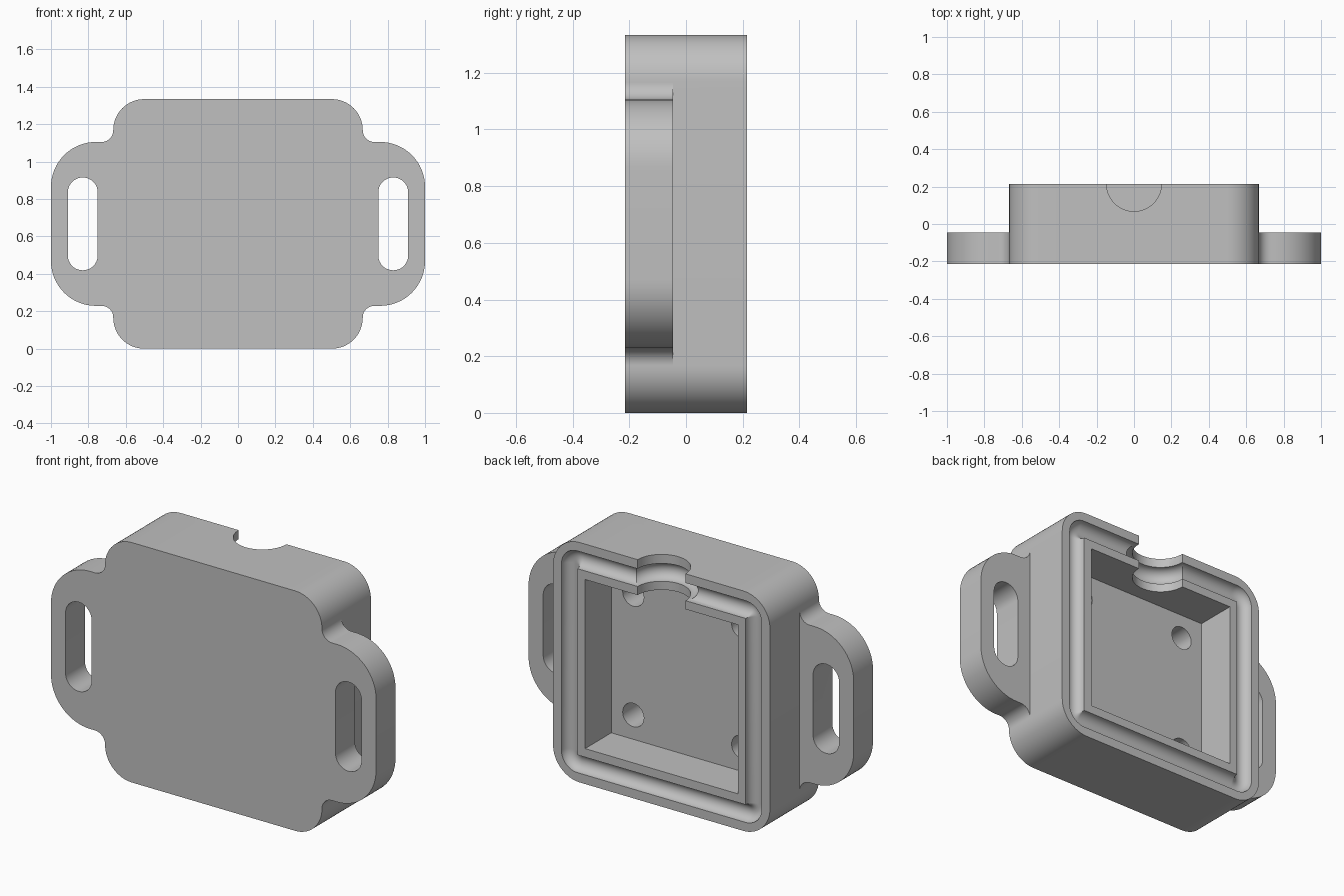
import bpy, bmesh
from math import sin, cos, pi

old = bpy.data.objects.get("Cube")
if old:
    bpy.data.objects.remove(old)

MID = 0.667                  # height of the centre
FRONT, BACK = -0.215, 0.215  # depth of the body
GROOVE, GROOVE_R = 0.567, 0.0495

grey = bpy.data.materials.new("light_grey")
grey.use_nodes = True
colour = (0.527, 0.527, 0.527, 1)
grey.diffuse_color = colour
grey.node_tree.nodes["Principled BSDF"].inputs["Base Color"].default_value = colour


def arc(cx, cz, r, start, end, steps=16):
    """Points on an arc, angles in quarter turns."""
    angles = [(start + (end - start) * i / steps) * pi / 2 for i in range(steps + 1)]
    return [(cx + r * cos(a), cz + r * sin(a)) for a in angles]


def rounded_rect(hx, hz, r, cx=0):
    x, z = hx - r, hz - r
    corners = [(x, z), (-x, z), (-x, -z), (x, -z)]
    return [p for q, (a, b) in enumerate(corners) for p in arc(cx + a, b, r, q, q + 1)]


def finish(name, bm):
    bmesh.ops.remove_doubles(bm, verts=bm.verts, dist=1e-5)
    bmesh.ops.recalc_face_normals(bm, faces=bm.faces)
    mesh = bpy.data.meshes.new(name)
    bm.to_mesh(mesh)
    bm.free()
    mesh.materials.append(grey)
    obj = bpy.data.objects.new(name, mesh)
    bpy.context.collection.objects.link(obj)
    return obj


def prism(name, outline, y0, y1):
    bm = bmesh.new()
    face = bm.faces.new([bm.verts.new((x, y0, z + MID)) for x, z in outline])
    ext = bmesh.ops.extrude_face_region(bm, geom=[face])
    moved = [v for v in ext["geom"] if isinstance(v, bmesh.types.BMVert)]
    bmesh.ops.translate(bm, verts=moved, vec=(0, y1 - y0, 0))
    return finish(name, bm)


def combine(target, tool, operation):
    mod = target.modifiers.new(tool.name, 'BOOLEAN')
    mod.operation = operation
    mod.solver = 'EXACT'
    mod.object = tool
    bpy.context.view_layer.objects.active = target
    bpy.ops.object.modifier_apply(modifier=mod.name)
    bpy.data.objects.remove(tool)


# Main box
body = prism("housing", rounded_rect(0.667, 0.667, 0.165), FRONT, BACK)

# Mounting ears with filleted roots, and their slots
upper = arc(0.729, 0.5, 0.062, 2, 3) + arc(0.76, 0.198, 0.24, 1, 0)
half = [(0.6, 0.5)] + upper
half += [(x, -z) for x, z in reversed(half)]
for side in (1, -1):
    ear = prism("ear", [(side * x, z) for x, z in half], FRONT, -0.045)
    combine(body, ear, 'UNION')
for side in (1, -1):
    slot = prism("slot", rounded_rect(0.08, 0.248, 0.0799, side * 0.83), -0.4, 0.1)
    combine(body, slot, 'DIFFERENCE')

# Square cavity, open at the back
h = 0.47
combine(body, prism("cavity", [(-h, -h), (h, -h), (h, h), (-h, h)], -0.015, 0.4), 'DIFFERENCE')

# Blind holes in the cavity floor
for x in (-0.335, 0.335):
    for z in (-0.335, 0.335):
        hole = prism("hole", [(x + a, z + b) for a, b in arc(0, 0, 0.065, 0, 4, 40)[:-1]], -0.165, 0.1)
        combine(body, hole, 'DIFFERENCE')

# Half-round cable notch through the top wall
bpy.ops.mesh.primitive_cylinder_add(vertices=64, radius=0.147, depth=0.6,
                                    location=(0, BACK, MID + 0.7))
combine(body, bpy.context.object, 'DIFFERENCE')

# Round-bottomed seal groove around the rim
bm = bmesh.new()
rings = []
N = 32
for j in range(N):
    t = (j + 0.5) * 2 * pi / N
    d = GROOVE_R * cos(t)
    loop = rounded_rect(GROOVE + d, GROOVE + d, 0.05 + d)
    rings.append([bm.verts.new((x, BACK + GROOVE_R * sin(t), z + MID)) for x, z in loop])
for j in range(N):
    a, b = rings[j], rings[(j + 1) % N]
    for i in range(len(a)):
        k = (i + 1) % len(a)
        bm.faces.new((a[i], a[k], b[k], b[i]))
combine(body, finish("groove", bm), 'DIFFERENCE')

# The groove dips around the notch
bpy.ops.mesh.primitive_torus_add(major_radius=0.147, minor_radius=GROOVE_R,
                                 major_segments=64, minor_segments=32,
                                 location=(0, BACK, MID + GROOVE))
combine(body, bpy.context.object, 'DIFFERENCE')

# Smooth the curved faces and keep the edges sharp
bpy.ops.object.select_all(action='DESELECT')
body.select_set(True)
bpy.context.view_layer.objects.active = body
bpy.ops.object.shade_smooth_by_angle(angle=pi / 6)
